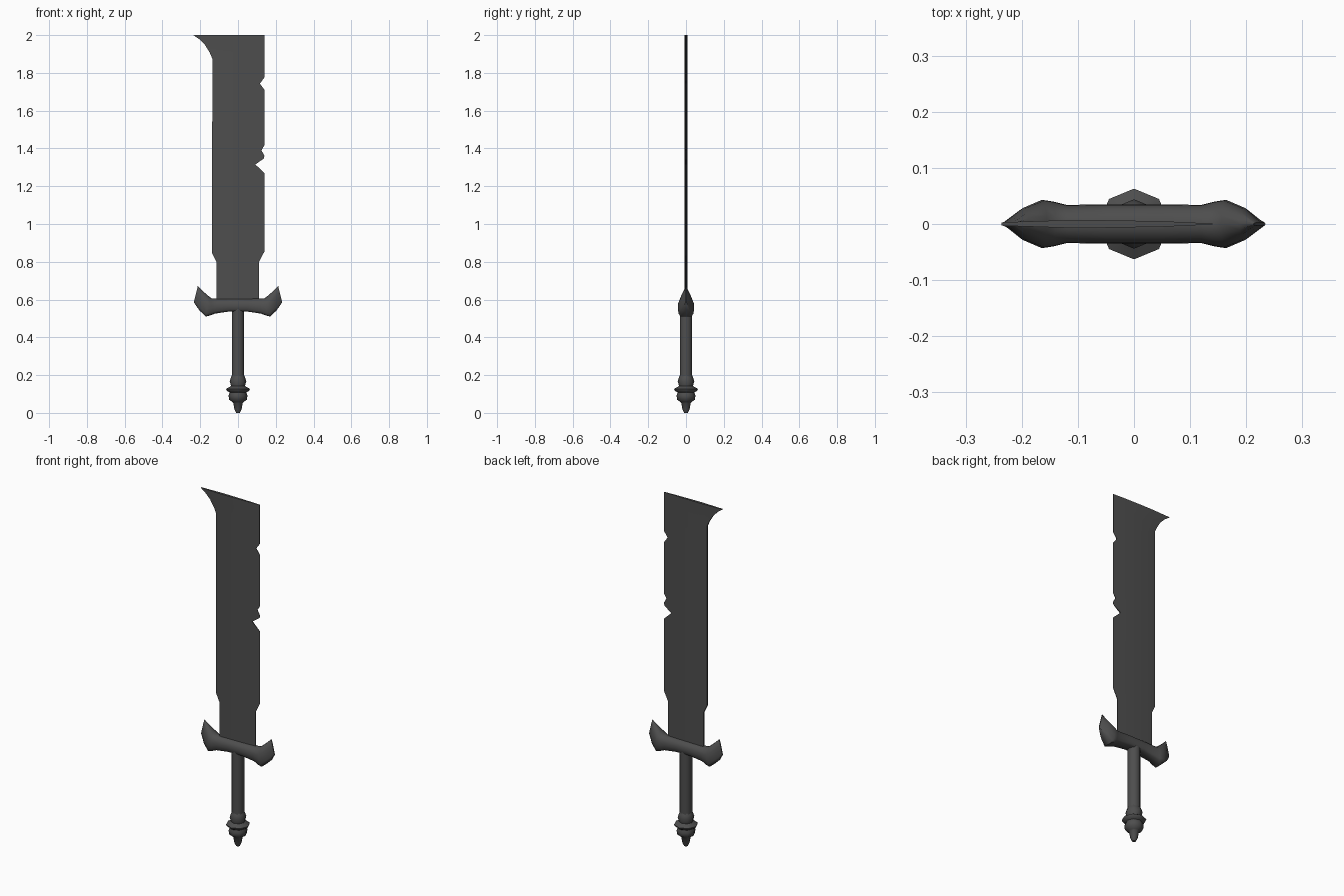
import bpy, bmesh, math

if "Cube" in bpy.data.objects:
    bpy.data.objects.remove(bpy.data.objects["Cube"])

# Dark iron for every part
iron = bpy.data.materials.new("dark_iron")
iron.diffuse_color = (.076, .076, .076, 1)
iron.use_nodes = True
iron.node_tree.nodes["Principled BSDF"].inputs["Base Color"].default_value = iron.diffuse_color


def finish(name, bm, angle=35):
    bmesh.ops.recalc_face_normals(bm, faces=bm.faces)
    me = bpy.data.meshes.new(name)
    bm.to_mesh(me)
    bm.free()
    me.materials.append(iron)
    me.shade_smooth()
    me.set_sharp_from_angle(angle=math.radians(angle))
    ob = bpy.data.objects.new(name, me)
    bpy.context.collection.objects.link(ob)
    return ob


def loft(name, rings, angle=35):
    """Skin closed rings of equal length and cap both ends."""
    bm = bmesh.new()
    vs = [[bm.verts.new(p) for p in r] for r in rings]
    n = len(vs[0])
    for a, b in zip(vs, vs[1:]):
        for i in range(n):
            j = (i + 1) % n
            bm.faces.new((a[i], a[j], b[j], b[i]))
    bm.faces.new(vs[0])
    bm.faces.new(vs[-1])
    return finish(name, bm, angle)


def lathe(name, profile, sides, angle=35):
    """Faceted turning with a corner pointing to the front and back."""
    steps = [math.tau * i / sides for i in range(sides)]
    return loft(name, [[(r * math.sin(a), r * math.cos(a), z) for a in steps]
                       for r, z in profile], angle)


# Blade: notched outline, extruded, then ground thin towards its edges
outline = [(-.115, .58), (.112, .58), (.112, .80), (.14, .855), (.14, 1.27),
           (.092, 1.315), (.137, 1.347), (.140, 1.362), (.124, 1.39),
           (.140, 1.417), (.140, 1.71), (.116, 1.743), (.139, 1.775),
           (.139, 2.0), (-.236, 2.0), (-.205, 1.978), (-.175, 1.948),
           (-.15, 1.908), (-.136, 1.876), (-.137, .845), (-.115, .80)]


def half_thickness(x):
    stops = [(-.24, .003), (-.137, .004), (-.10, .0075), (.05, .005), (.14, .0008)]
    for (x0, t0), (x1, t1) in zip(stops, stops[1:]):
        if x <= x1:
            return t0 + (t1 - t0) * (x - x0) / (x1 - x0)
    return stops[-1][1]


bm = bmesh.new()
face = bm.faces.new([bm.verts.new((x, -.01, z)) for x, z in outline])
ext = bmesh.ops.extrude_face_region(bm, geom=[face], use_keep_orig=True)["geom"]
for v in ext:
    if isinstance(v, bmesh.types.BMVert):
        v.co.y = .01
bmesh.ops.triangulate(bm, faces=bm.faces)
for x in (-.10, .05):
    bmesh.ops.bisect_plane(bm, geom=bm.verts[:] + bm.edges[:] + bm.faces[:],
                           plane_co=(x, 0, 0), plane_no=(1, 0, 0))
for v in bm.verts:
    v.co.y = math.copysign(half_thickness(v.co.x), v.co.y)
finish("blade", bm, 20)

# Crossguard: sections (bottom x, bottom z, top x, top z, half depth), mirrored
half = [(.045, .537, .045, .605, .035), (.12, .526, .12, .605, .034),
        (.147, .516, .140, .607, .040), (.170, .51, .155, .618, .043),
        (.203, .541, .188, .646, .029), (.234, .585, .213, .671, .003)]
side = [(0, 0), (.7, .01), (.92, .15), (1, .4), (.97, .65), (.72, .86), (.35, .97), (0, 1)]
section = side + [(-y, t) for y, t in side[-2:0:-1]]
stations = [(s, -1) for s in reversed(half)] + [(s, 1) for s in half]
loft("crossguard", [[(m * (bx + (tx - bx) * t), y * d, bz + (tz - bz) * t)
                     for y, t in section]
                    for (bx, bz, tx, tz, d), m in stations], 50)

# Grip
lathe("grip", [(.033, .15), (.033, .56)], 12)

# Pommel: collar, flared ring, bulb and end spike
lathe("pommel", [(.032, .20), (.038, .187), (.044, .168), (.037, .142),
                 (.063, .127), (.060, .118), (.044, .108), (.050, .092),
                 (.047, .070), (.030, .058), (.025, .052), (.019, .018),
                 (.010, 0)], 8, 60)
